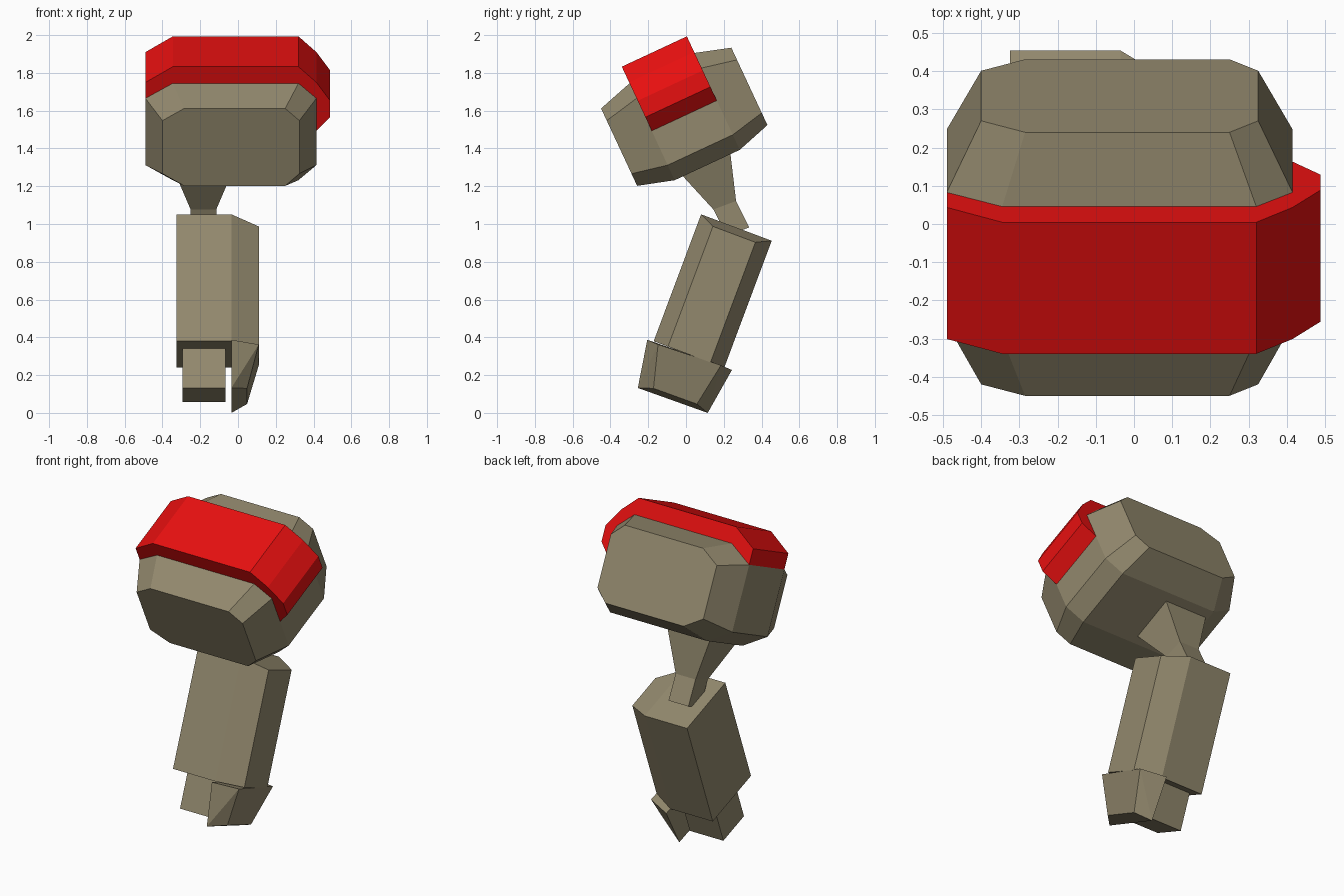
import bpy, bmesh, math
from mathutils import Matrix, Vector

if "Cube" in bpy.data.objects:
    bpy.data.objects.remove(bpy.data.objects["Cube"])


def material(name, rgb):
    m = bpy.data.materials.new(name)
    m.diffuse_color = (*rgb, 1)
    m.use_nodes = True
    m.node_tree.nodes["Principled BSDF"].inputs["Base Color"].default_value = m.diffuse_color
    return m


KHAKI = material("khaki", (0.29, 0.25, 0.155))
RED = material("red", (0.8, 0.005, 0.005))

HEAD = Matrix.Rotation(math.radians(25), 3, 'X')    # head leans back
BODY = Matrix.Rotation(math.radians(-20.5), 3, 'X')  # body leans forward
WORLD = Matrix.Identity(3)


def finish(name, bm, mat):
    bmesh.ops.recalc_face_normals(bm, faces=bm.faces)
    me = bpy.data.meshes.new(name)
    bm.to_mesh(me)
    bm.free()
    me.materials.append(mat)
    ob = bpy.data.objects.new(name, me)
    bpy.context.collection.objects.link(ob)
    return ob


def hull(name, points, frame, mat):
    """Convex faceted block around the given points."""
    bm = bmesh.new()
    for p in points:
        bm.verts.new(frame @ Vector(p))
    bmesh.ops.convex_hull(bm, input=bm.verts)
    bmesh.ops.dissolve_limit(bm, angle_limit=math.radians(4),
                             verts=bm.verts, edges=bm.edges)
    return finish(name, bm, mat)


def extrude(name, profile, y0, y1, frame, mat):
    """Profile in x, z pushed from y0 to y1."""
    bm = bmesh.new()
    a, b = [[bm.verts.new(frame @ Vector((x, y, z))) for x, z in profile]
            for y in (y0, y1)]
    bm.faces.new(a)
    bm.faces.new(b)
    n = len(a)
    for i in range(n):
        j = (i + 1) % n
        bm.faces.new((a[i], a[j], b[j], b[i]))
    return finish(name, bm, mat)


def octagon(y, x0, x1, x2, x3, flat, tall, zc=1.432):
    """Chamfered rectangle: x0/x3 are the sides, x1/x2 the chamfer ends."""
    return [(x, y, zc + s * h) for s in (-1, 1)
            for x, h in ((x0, flat), (x1, tall), (x2, tall), (x3, flat))]


# Head: large middle rings, smaller front and back faces
small = (-0.40, -0.285, 0.25, 0.325, 0.155, 0.226)
large = (-0.49, -0.345, 0.32, 0.415, 0.195, 0.283)
hull("head", octagon(0.277, *small) + octagon(0.47, *large)
     + octagon(0.85, *large) + octagon(1.038, *small), HEAD, KHAKI)

# Headband over the top and down the right side
extrude("headband", [
    (-0.49, 1.627), (-0.49, 1.72), (-0.345, 1.812), (0.32, 1.812),
    (0.415, 1.72), (0.488, 1.613), (0.488, 1.517), (0.415, 1.437),
    (0.415, 1.627), (0.32, 1.715), (-0.345, 1.715)], 0.47, 0.85, HEAD, RED)


# Neck: flared upper piece and straight lower piece
def bar(half, yz):
    return [(-0.183 + s * half, y, z) for s in (-1, 1) for y, z in yz]


joint = bar(0.068, [(0.145, 1.085), (0.265, 1.13)])
hull("upper_neck", bar(0.145, [(-0.02, 1.265), (0.235, 1.38)]) + joint,
     WORLD, KHAKI)
hull("lower_neck", joint + bar(0.068, [(0.215, 0.945), (0.335, 0.99)]),
     WORLD, KHAKI)

# Body: flat left side, chamfered right side
body = []
for x, e0, e1, top in ((-0.325, -0.296, 0.103, 1.02),
                       (-0.035, -0.296, 0.103, 1.02),
                       (0.11, -0.215, 0.025, 0.982)):
    body += [(x, e, z) for e in (e0, e1) for z in (0.303, top)]
hull("body", body, BODY, KHAKI)

# Left leg: plain stub under the body
hull("left_leg", [(x, y, z) for x in (-0.295, -0.065)
                  for y in (-0.185, 0.03) for z in (0.08, 0.32)],
     BODY, KHAKI)

# Right leg: tapered stub with a sloping outer side
hull("right_leg", [
    (-0.035, -0.205, 0.395), (-0.035, -0.255, 0.14),
    (-0.035, 0.115, 0.008), (-0.035, 0.243, 0.235),
    (0.11, -0.148, 0.37), (0.048, -0.172, 0.138),
    (0.048, 0.058, 0.055), (0.11, 0.185, 0.26)], WORLD, KHAKI)

# Rest on the ground
low = min(v.co.z for o in bpy.data.objects for v in o.data.vertices)
for o in bpy.data.objects:
    o.location.z = -low
